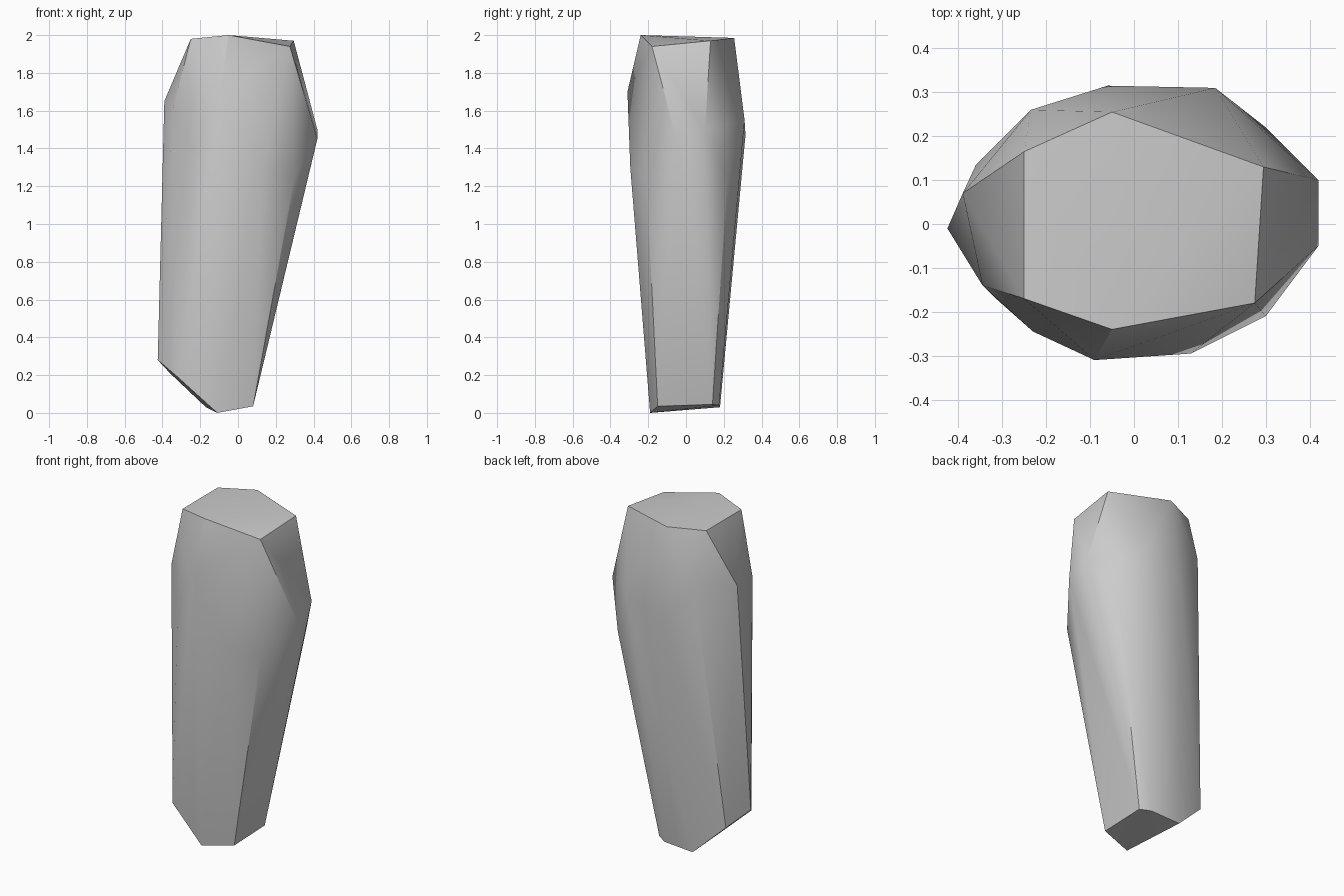
import bpy
import bmesh
import math

default_cube = bpy.data.objects.get("Cube")
if default_cube:
    bpy.data.objects.remove(default_cube, do_unlink=True)


def make_material(name, colour):
    material = bpy.data.materials.new(name)
    material.use_nodes = True
    material.diffuse_color = colour
    shader = material.node_tree.nodes["Principled BSDF"]
    shader.inputs["Base Color"].default_value = colour
    return material


def make_hull(name, corner_groups, material):
    """Wrap a convex faceted skin around all corners and merge flat areas."""
    bm = bmesh.new()
    for group in corner_groups:
        for corner in group:
            bm.verts.new(corner)
    hull = bmesh.ops.convex_hull(bm, input=bm.verts[:])
    loose = {g for g in hull["geom_interior"] + hull["geom_unused"]
             if isinstance(g, bmesh.types.BMVert)}
    bmesh.ops.delete(bm, geom=list(loose), context="VERTS")
    bmesh.ops.dissolve_limit(bm, angle_limit=math.radians(2),
                             verts=bm.verts[:], edges=bm.edges[:])
    bmesh.ops.recalc_face_normals(bm, faces=bm.faces[:])

    mesh = bpy.data.meshes.new(name)
    bm.to_mesh(mesh)
    bm.free()
    mesh.materials.append(material)
    obj = bpy.data.objects.new(name, mesh)
    bpy.context.collection.objects.link(obj)

    # Soft facets, with the strong creases kept sharp
    bpy.ops.object.select_all(action="DESELECT")
    obj.select_set(True)
    bpy.context.view_layer.objects.active = obj
    bpy.ops.object.shade_smooth_by_angle(angle=math.radians(30))
    return obj


# Six-sided top cap
top_cap = [
    (-.25, .165, 1.98), (-.05, .255, 1.985), (.295, .13, 1.97),
    (.275, -.18, 1.94), (-.05, -.24, 2), (-.25, -.17, 1.98),
]

# Widest ring, around the shoulder
shoulder = [
    (-.39, .07, 1.65), (-.235, .26, 1.68), (-.06, .315, 1.47),
    (.185, .31, 1.55), (.3, .22, 1.25), (.42, .1, 1.5),
    (.42, -.05, 1.45), (.3, -.21, 1.25), (.13, -.295, 1.3),
    (-.09, -.31, 1.7), (-.23, -.245, 1.4), (-.345, -.14, 1.61),
]

# Slanted lower corner
lower_corner = [
    (-.425, -.01, .28), (-.36, .135, .21), (-.32, -.165, .19),
]

# Narrow foot
foot = [
    (.08, -.15, .035), (.08, .14, .045), (.02, .175, .04),
    (-.17, .18, .03), (-.11, -.19, 0),
]

stone_grey = make_material("stone grey", (.6, .6, .6, 1))
make_hull("stone_shard", [top_cap, shoulder, lower_corner, foot], stone_grey)
